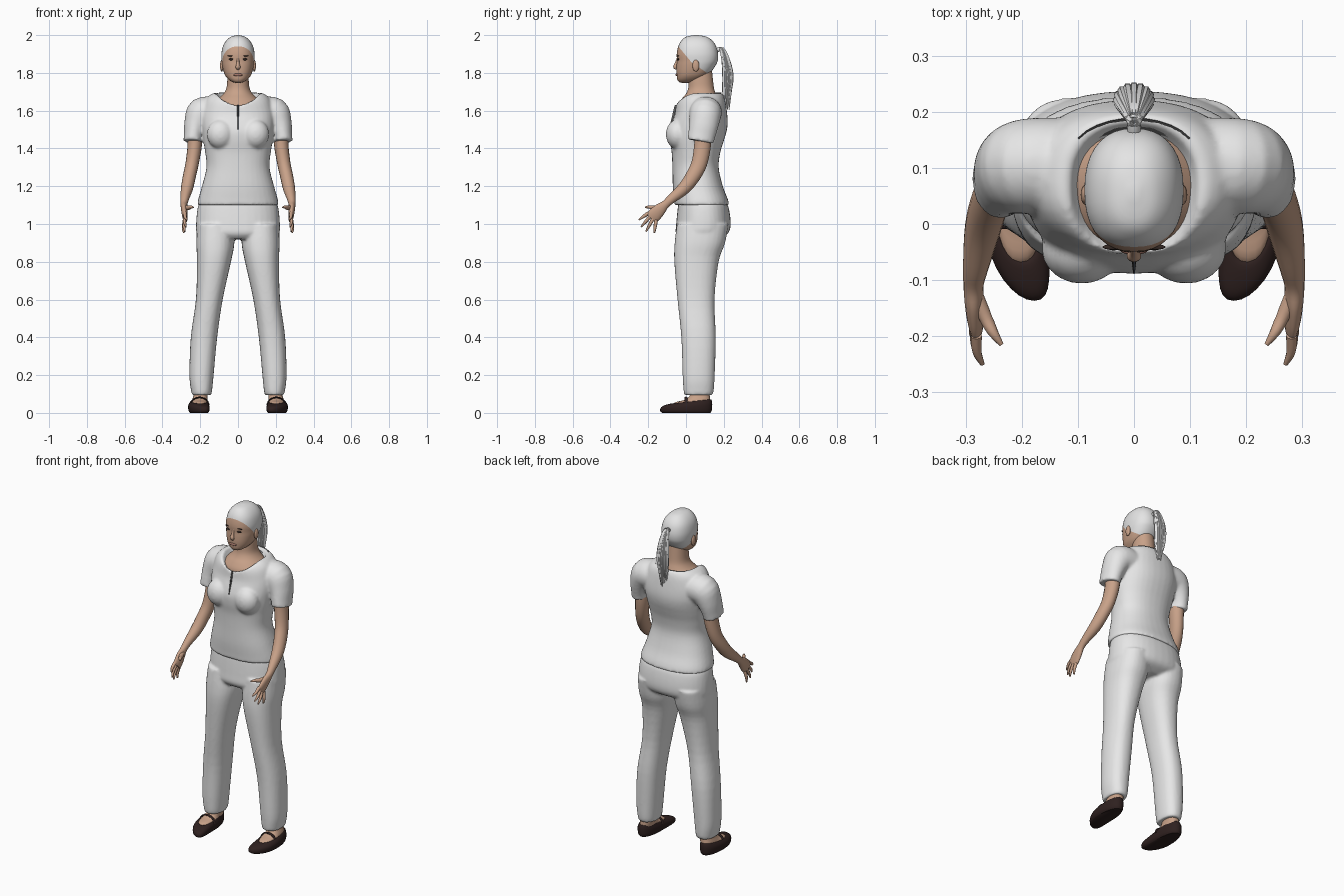
import bpy, bmesh, math, random
from mathutils import Vector, Matrix

random.seed(4)


def material(name, rgb):
    m = bpy.data.materials.new(name)
    m.diffuse_color = (*rgb, 1)
    return m


WHITE = material("white cloth", (0.8, 0.8, 0.8))
HAIR = material("pale hair", (0.78, 0.78, 0.78))
SKIN = material("skin", (0.58, 0.36, 0.25))
SHOE = material("dark leather", (0.028, 0.015, 0.014))
DARK = material("dark grey", (0.12, 0.12, 0.12))
LIPS = material("lips", (0.36, 0.18, 0.14))
EYES = material("eye brown", (0.035, 0.022, 0.018))


def refine(rows, k=4):
    """Smooth interpolation through a list of equal-length tuples."""
    out = []
    for i in range(len(rows) - 1):
        a, b, c, d = (rows[max(0, min(len(rows) - 1, i + j))] for j in (-1, 0, 1, 2))
        for s in range(k):
            t = s / k
            out.append(tuple(0.5 * (2 * q + (r - p) * t + (2 * p - 5 * q + 4 * r - w) * t * t
                                    + (3 * q - p - 3 * r + w) * t ** 3)
                             for p, q, r, w in zip(a, b, c, d)))
    return out + [rows[-1]]


def skin_rings(bm, rings):
    vs = [[bm.verts.new(p) for p in r] for r in rings]
    n = len(vs[0])
    for a, b in zip(vs, vs[1:]):
        for i in range(n):
            j = (i + 1) % n
            bm.faces.new((a[i], a[j], b[j], b[i]))
    bm.faces.new(vs[0][::-1])
    bm.faces.new(vs[-1])


def stack(bm, rows, p=2.3, n=36, k=4, side=1):
    """Level rings: (z, centre x, half width, front y, back y, front drop)."""
    rings = []
    for z, cx, hw, yf, yb, drop in refine(rows, k):
        ring = []
        for i in range(n):
            a = 2 * math.pi * i / n
            c, s = math.cos(a), math.sin(a)
            x = hw * math.copysign(abs(c) ** (2 / p), c)
            y = (yf + yb) / 2 + (yb - yf) / 2 * math.copysign(abs(s) ** (2 / p), s)
            ring.append((side * (cx + x), y, z - drop * max(0, -s) ** 2))
        rings.append(ring)
    skin_rings(bm, rings)


def tube(bm, path, n=14, k=4, side=1):
    """Round sweep along points: (x, y, z, radius sideways, radius fore-aft)."""
    pts = refine(path, k)
    rings = []
    for i, (x, y, z, ra, rb) in enumerate(pts):
        t = (Vector(pts[min(i + 1, len(pts) - 1)][:3]) - Vector(pts[max(i - 1, 0)][:3])).normalized()
        v = Vector((0, 1, 0))
        v = (v - t * v.dot(t)).normalized()
        u = v.cross(t)
        ring = []
        for j in range(n):
            a = 2 * math.pi * j / n
            q = Vector((x, y, z)) + u * (ra * math.cos(a)) + v * (rb * math.sin(a))
            ring.append((side * q.x, q.y, q.z))
        rings.append(ring)
    skin_rings(bm, rings)


def ball(bm, c, s):
    bmesh.ops.create_uvsphere(bm, u_segments=20, v_segments=12, radius=1,
                              matrix=Matrix.Translation(c) @ Matrix.Diagonal((*s, 1)))


def finish(name, bm, mats, voxel=0, rounds=5):
    bmesh.ops.recalc_face_normals(bm, faces=bm.faces[:])
    me = bpy.data.meshes.new(name)
    bm.to_mesh(me)
    bm.free()
    for m in mats:
        me.materials.append(m)
    me.shade_smooth()
    me.set_sharp_from_angle(angle=math.radians(50))
    ob = bpy.data.objects.new(name, me)
    bpy.context.scene.collection.objects.link(ob)
    if voxel:
        r = ob.modifiers.new("blend", 'REMESH')
        r.mode = 'VOXEL'
        r.voxel_size = voxel
        r.use_smooth_shade = True
        s = ob.modifiers.new("soften", 'SMOOTH')
        s.factor = 0.5
        s.iterations = rounds
    return ob


# Shirt: torso with neck hollow, bust and short sleeves blended together
bm = bmesh.new()
stack(bm, [(1.10, 0, .216, -.062, .228, 0), (1.13, 0, .211, -.064, .222, 0),
           (1.2, 0, .191, -.07, .195, 0), (1.3, 0, .167, -.072, .173, 0),
           (1.38, 0, .174, -.076, .182, 0), (1.44, 0, .184, -.086, .2, 0),
           (1.49, 0, .19, -.088, .215, 0), (1.54, 0, .195, -.076, .221, .005),
           (1.60, 0, .19, -.06, .216, .02), (1.667, 0, .165, -.055, .204, .05),
           (1.695, 0, .122, -.053, .187, .06), (1.67, 0, .104, -.035, .168, .055),
           (1.63, 0, .08, 0, .14, .03)])
for s in (1, -1):
    ball(bm, (s * .093, -.045, 1.475), (.072, .062, .078))
    tube(bm, [(.13, .105, 1.59, .08, .085), (.19, .103, 1.585, .085, .085),
              (.222, .095, 1.53, .064, .078), (.236, .083, 1.47, .051, .072),
              (.239, .077, 1.437, .05, .07)], n=28, side=s)
finish("shirt", bm, [WHITE], .008)

# Neck tape and front slit
bm = bmesh.new()
rows = []
for z, hw, r in ((1.695, .122, .125), (1.672, .106, .102)):
    rows.append([bm.verts.new((hw * math.cos(a), .064 + r * math.sin(a) ** .6, z))
                 for a in (math.radians(35 + 11 * i) for i in range(11))])
for i in range(10):
    bm.faces.new((rows[0][i], rows[0][i + 1], rows[1][i + 1], rows[1][i]))
finish("collar_tape", bm, [DARK])
bm = bmesh.new()
tube(bm, [(0, -.053, 1.63, .004, .006), (0, -.068, 1.57, .004, .006),
          (0, -.084, 1.50, .002, .006)], n=8)
finish("shirt_slit", bm, [DARK])

# Trousers: pelvis and two legs
bm = bmesh.new()
stack(bm, [(1.13, 0, .195, -.035, .2, 0), (1.09, 0, .213, -.043, .225, 0),
           (1.0, 0, .222, -.052, .237, 0), (.95, 0, .215, -.054, .222, 0),
           (.92, 0, .15, -.03, .17, 0)])
for s in (1, -1):
    stack(bm, [(1.0, .12, .095, -.048, .225, 0), (.9, .12, .101, -.06, .207, 0),
               (.8, .127, .09, -.062, .173, 0), (.6, .152, .071, -.045, .151, 0),
               (.4, .18, .07, -.025, .158, 0), (.2, .193, .064, -.018, .152, 0),
               (.12, .193, .056, -.013, .147, 0), (.095, .193, .051, -.008, .14, 0)],
          n=28, side=s)
finish("trousers", bm, [WHITE], .008)

# Neck and upper chest
bm = bmesh.new()
stack(bm, [(1.84, 0, .052, .03, .135, 0), (1.77, 0, .056, .016, .142, 0),
           (1.72, 0, .061, .012, .148, 0), (1.69, 0, .077, .0, .157, 0),
           (1.665, 0, .103, -.02, .166, 0), (1.635, 0, .13, -.038, .172, 0),
           (1.6, 0, .13, -.043, .17, 0)], p=2.1)
finish("neck", bm, [SKIN])

# Head, split along the hairline into skin and hair
bm = bmesh.new()
stack(bm, [(2.0, 0, .008, .045, .065, 0), (1.991, 0, .038, .0, .11, 0),
           (1.97, 0, .063, -.025, .14, 0), (1.94, 0, .08, -.041, .16, 0),
           (1.90, 0, .088, -.049, .17, 0), (1.865, 0, .087, -.048, .168, 0),
           (1.84, 0, .084, -.05, .157, 0), (1.81, 0, .077, -.051, .137, 0),
           (1.785, 0, .067, -.049, .112, 0), (1.765, 0, .05, -.046, .08, 0),
           (1.752, 0, .03, -.037, .045, 0), (1.747, 0, .01, -.02, .01, 0)])
ear_point = Vector((0, .03, 1.855))
planes = [Vector((0, .09, .075)).normalized(), Vector((0, .075, .11)).normalized()]
for no in planes:
    bmesh.ops.bisect_plane(bm, geom=bm.verts[:] + bm.edges[:] + bm.faces[:],
                           plane_co=ear_point, plane_no=no)
for f in bm.faces:
    f.material_index = int(all((f.calc_center_median() - ear_point).dot(no) > 0 for no in planes))
finish("head", bm, [SKIN, HAIR])

# Nose and ears
bm = bmesh.new()
tube(bm, [(0, -.043, 1.878, .006, .006), (0, -.052, 1.85, .008, .008),
          (0, -.057, 1.832, .013, .011), (0, -.05, 1.82, .009, .006)])
for s in (1, -1):
    ball(bm, (s * .086, .052, 1.838), (.009, .018, .031))
finish("nose_and_ears", bm, [SKIN])

# Eyes, brows and mouth
bm = bmesh.new()
for s in (1, -1):
    ball(bm, (s * .036, -.041, 1.872), (.014, .006, .006))
    ball(bm, (s * .037, -.041, 1.890), (.019, .005, .0025))
finish("eyes_and_brows", bm, [EYES])
bm = bmesh.new()
ball(bm, (0, -.047, 1.79), (.024, .008, .008))
finish("mouth", bm, [LIPS])

# Ponytail: core plus loose strands
bm = bmesh.new()
tube(bm, [(0, .15, 1.91, .012, .012), (0, .185, 1.925, .013, .013), (0, .212, 1.87, .022, .018),
          (0, .222, 1.79, .027, .022), (0, .217, 1.7, .02, .02), (0, .213, 1.62, .006, .006)])
for i in range(16):
    a = 2 * math.pi * i / 16
    c, s = math.cos(a), math.sin(a)
    tip = 1.60 + random.uniform(0, .07)
    tube(bm, [(0, .16, 1.912, .005, .005), (c * .01, .188 + s * .008, 1.93, .006, .006),
              (c * .024, .212 + s * .018, 1.86, .008, .007),
              (c * .03, .222 + s * .024, 1.78, .008, .007),
              (c * .024, .217 + s * .02, 1.7, .007, .006),
              (c * .014, .214 + s * .014, tip, .002, .002)], n=6)
finish("ponytail", bm, [HAIR])

for s, label in ((1, "left"), (-1, "right")):
    # Arm, palm, fingers and thumb
    bm = bmesh.new()
    tube(bm, [(.228, .092, 1.52, .04, .045), (.229, .088, 1.42, .038, .045),
              (.243, .07, 1.32, .035, .042), (.258, .035, 1.25, .034, .039),
              (.27, -.01, 1.19, .032, .034), (.282, -.075, 1.135, .023, .025),
              (.286, -.108, 1.105, .018, .022), (.285, -.135, 1.08, .017, .032),
              (.282, -.165, 1.05, .015, .037), (.28, -.185, 1.03, .011, .035)],
         n=18, side=s)
    tips = [(.270, -.25, 1.022), (.275, -.237, .985), (.281, -.212, .96), (.287, -.168, .952)]
    for i, tip in enumerate(tips):
        off = -.029 + i * .0185
        base = Vector((.281, -.178 + off * .74, 1.038 - off * .67))
        mid = base.lerp(Vector(tip), .55) + Vector((.005, 0, 0))
        tube(bm, [(*base, .010, .010), (*mid, .0085, .0085), (*tip, .004, .004)], n=8, side=s)
    tube(bm, [(.282, -.128, 1.09, .013, .014), (.264, -.168, 1.085, .012, .012),
              (.25, -.195, 1.09, .009, .009), (.236, -.215, 1.088, .004, .004)], n=10, side=s)
    finish(label + "_arm", bm, [SKIN])

    # Foot
    bm = bmesh.new()
    stack(bm, [(.16, .194, .036, .04, .12, 0), (.1, .197, .037, .025, .125, 0),
               (.07, .202, .04, -.005, .128, 0), (.055, .203, .042, -.06, .128, 0),
               (.03, .203, .042, -.08, .128, 0)], n=24, side=s)
    finish(label + "_foot", bm, [SKIN])

    # Slip-on shoe with a strap; toe bends inward, heel stands higher
    bm = bmesh.new()
    stack(bm, [(0, .208, .046, -.125, .13, 0), (.012, .208, .054, -.136, .137, 0),
               (.035, .208, .056, -.134, .139, 0), (.05, .207, .051, -.115, .137, 0),
               (.058, .205, .044, -.075, .132, 0), (.048, .205, .038, -.06, .125, 0)],
          p=2.2, n=32, side=s)
    for v in bm.verts:
        v.co.z *= 1 + .25 * v.co.y / .14
        v.co.x -= s * .03 * max(0, -v.co.y / .136) ** 2
    tube(bm, [(.153, .0, .04, .004, .009), (.168, .0, .07, .004, .009), (.203, .0, .082, .004, .009),
              (.238, .0, .07, .004, .009), (.256, .0, .04, .004, .009)], n=8, side=s)
    finish(label + "_shoe", bm, [SHOE])
